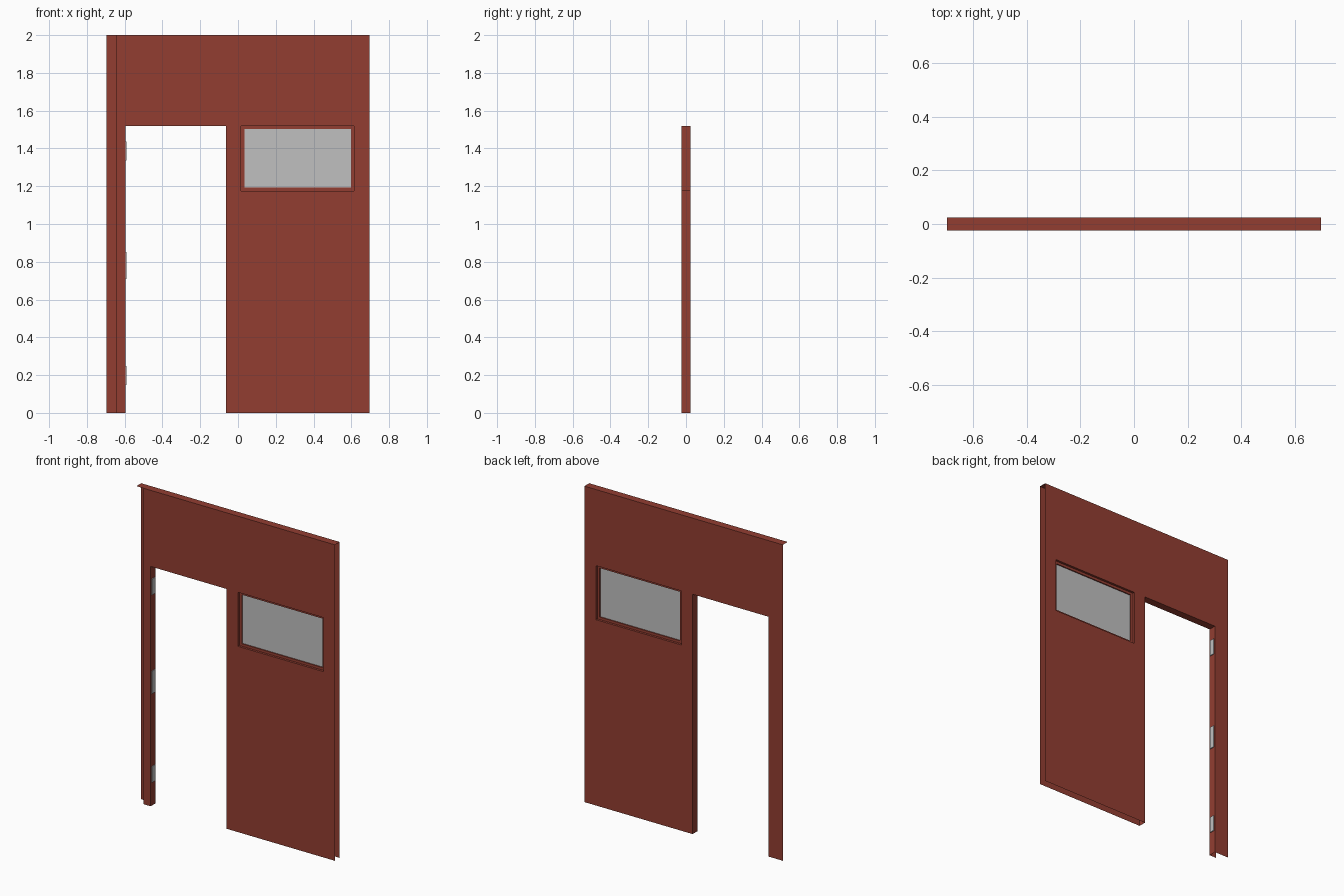
import bpy, bmesh

if "Cube" in bpy.data.objects:
    bpy.data.objects.remove(bpy.data.objects["Cube"])

W, D, H = 0.695, 0.024, 2.0                 # half width, half depth, height
DOOR = (-0.595, -0.063, 0.0, 1.518)         # x0, x1, z0, z1
WIN = (0.016, 0.614, 1.176, 1.518)
GLASS = (0.034, 0.598, 1.192, 1.502)
FRONT_LEFT = -0.645                         # front sheet stops short of the back one


def material(name, rgb):
    m = bpy.data.materials.new(name)
    m.diffuse_color = (*rgb, 1)
    m.use_nodes = True
    m.node_tree.nodes["Principled BSDF"].inputs["Base Color"].default_value = m.diffuse_color
    return m


RED = material("brick_red_paint", (0.29, 0.048, 0.031))
GREY = material("light_grey", (0.53, 0.53, 0.53))


def add_mesh(name, quads, mat):
    bm = bmesh.new()
    for q in quads:
        bm.faces.new([bm.verts.new(p) for p in q])
    bmesh.ops.remove_doubles(bm, verts=bm.verts, dist=1e-5)
    me = bpy.data.meshes.new(name)
    bm.to_mesh(me)
    bm.free()
    me.materials.append(mat)
    ob = bpy.data.objects.new(name, me)
    bpy.context.collection.objects.link(ob)
    return ob


def add_box(name, x0, x1, y0, y1, z0, z1, mat):
    bm = bmesh.new()
    bmesh.ops.create_cube(bm, size=1)
    for v in bm.verts:
        v.co = (x1 if v.co.x > 0 else x0,
                y1 if v.co.y > 0 else y0,
                z1 if v.co.z > 0 else z0)
    me = bpy.data.meshes.new(name)
    bm.to_mesh(me)
    bm.free()
    me.materials.append(mat)
    ob = bpy.data.objects.new(name, me)
    bpy.context.collection.objects.link(ob)


def sheet(name, x_left, y):
    """Flat wall skin with the door and window left open."""
    xs = [x_left, DOOR[0], DOOR[1], WIN[0], WIN[1], W]
    zs = [0, WIN[2], WIN[3], H]
    quads = []
    for i, (a, b) in enumerate(zip(xs, xs[1:])):
        for j, (c, d) in enumerate(zip(zs, zs[1:])):
            if (i == 1 and j < 2) or (i == 3 and j == 1):
                continue
            q = [(a, y, c), (b, y, c), (b, y, d), (a, y, d)]
            quads.append(q if y < 0 else q[::-1])
    add_mesh(name, quads, RED)


def reveal(name, rect, sill):
    """Faces lining an opening, facing inwards."""
    x0, x1, z0, z1 = rect
    path = [(x0, z0), (x0, z1), (x1, z1), (x1, z0)]
    if sill:
        path.append(path[0])
    quads = [[(a, -D, c), (b, -D, d), (b, D, d), (a, D, c)][::-1]
             for (a, c), (b, d) in zip(path, path[1:])]
    ob = add_mesh(name, quads, RED)
    # first face lines the left side and must face +x
    if ob.data.polygons[0].normal.x < 0:
        ob.data.flip_normals()


# Wall skins, open at the ends and bottom
sheet("front_skin", FRONT_LEFT, -D)
sheet("back_skin", -W, D)
add_mesh("top_cap", [[(-W, -D, H), (W, -D, H), (W, D, H), (-W, D, H)]], RED)

# Opening linings
reveal("door_lining", DOOR, False)
reveal("window_lining", WIN, True)

# Window frame and pane
F = 0.01
add_box("frame_left", WIN[0], GLASS[0], -F, F, WIN[2], WIN[3], RED)
add_box("frame_right", GLASS[1], WIN[1], -F, F, WIN[2], WIN[3], RED)
add_box("frame_bottom", GLASS[0], GLASS[1], -F, F, WIN[2], GLASS[2], RED)
add_box("frame_top", GLASS[0], GLASS[1], -F, F, GLASS[3], WIN[3], RED)
add_box("window_pane", GLASS[0], GLASS[1], -0.003, 0.003, GLASS[2], GLASS[3], GREY)

# Hinge plates on the left door jamb
for n, (z0, z1) in enumerate([(0.148, 0.249), (0.71, 0.853), (1.335, 1.436)]):
    add_box(f"hinge_plate_{n + 1}", DOOR[0], DOOR[0] + 0.005, -0.017, 0.017, z0, z1, GREY)
